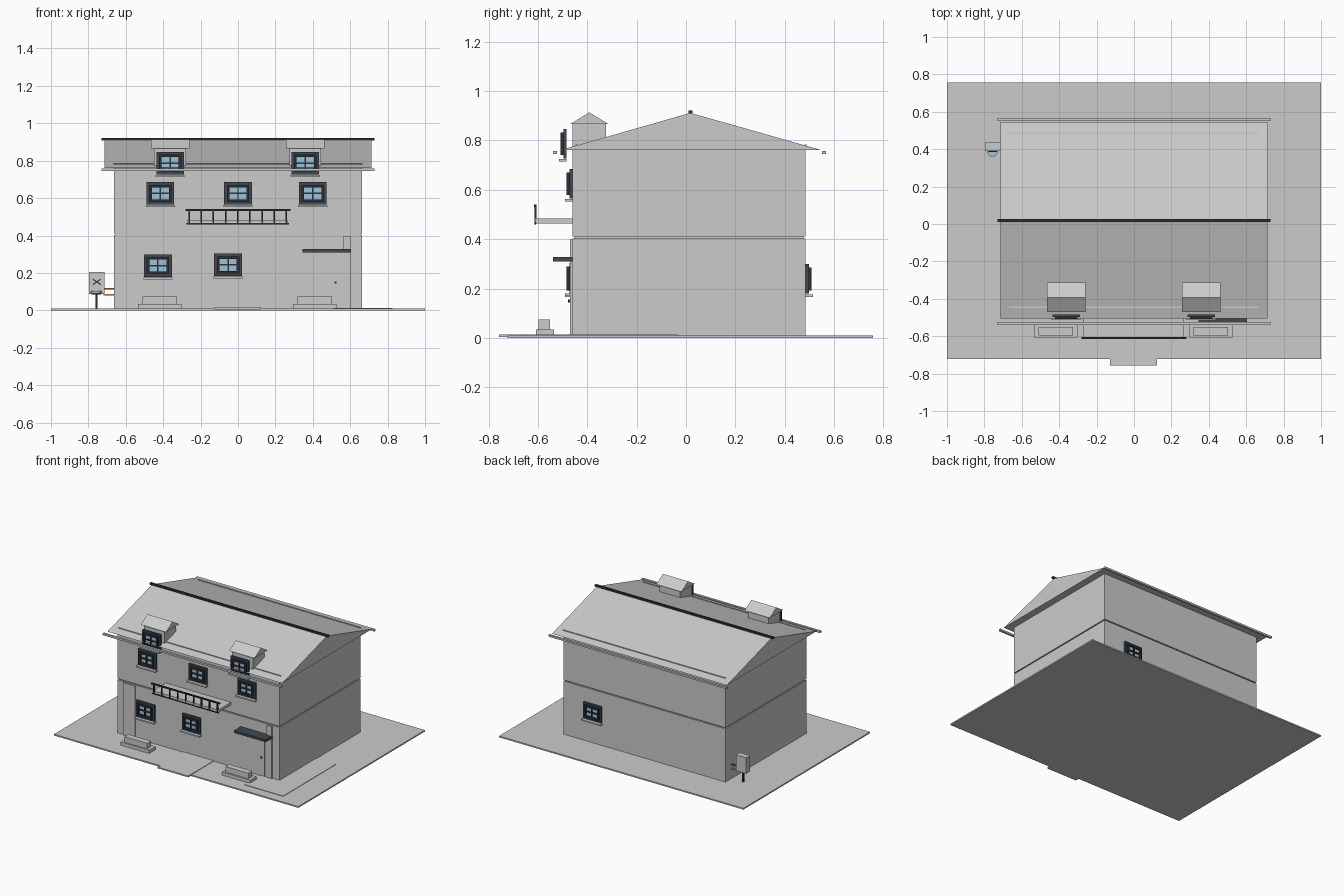
import bpy, bmesh, math

if "Cube" in bpy.data.objects:
    bpy.data.objects.remove(bpy.data.objects["Cube"])


def material(name, r, g, b):
    m = bpy.data.materials.new(name)
    m.diffuse_color = (r, g, b, 1)
    m.use_nodes = True
    m.node_tree.nodes["Principled BSDF"].inputs["Base Color"].default_value = m.diffuse_color
    return m


DARK = material("dark_slate", 0.05, 0.065, 0.08)
IRON = material("iron", 0.03, 0.03, 0.035)
GLASS = material("glass", 0.33, 0.56, 0.72)
RED = material("red", 0.6, 0.08, 0.05)
YELLOW = material("yellow", 0.8, 0.55, 0.1)


def finish(name, bm, mat=None):
    bmesh.ops.recalc_face_normals(bm, faces=bm.faces)
    me = bpy.data.meshes.new(name)
    bm.to_mesh(me)
    bm.free()
    ob = bpy.data.objects.new(name, me)
    bpy.context.collection.objects.link(ob)
    if mat:
        me.materials.append(mat)
    return ob


def box(name, x0, x1, y0, y1, z0, z1, mat=None):
    bm = bmesh.new()
    bmesh.ops.create_cube(bm, size=1)
    for v in bm.verts:
        v.co = ((x0, x1)[v.co.x > 0], (y0, y1)[v.co.y > 0], (z0, z1)[v.co.z > 0])
    return finish(name, bm, mat)


def prism(name, profile, x0, x1, mat=None):
    """Extrude a (y, z) profile along x."""
    bm = bmesh.new()
    f = bm.faces.new([bm.verts.new((x0, y, z)) for y, z in profile])
    ext = bmesh.ops.extrude_face_region(bm, geom=[f])
    for g in ext["geom"]:
        if isinstance(g, bmesh.types.BMVert):
            g.co.x = x1
    return finish(name, bm, mat)


def window(name, cx, wall, zc, d=-1):
    """Four-pane window; d is the outward y direction."""
    def part(label, x0, x1, a, b, z0, z1, mat):
        ys = sorted((wall + d * a, wall + d * b))
        box(name + label, cx + x0, cx + x1, ys[0], ys[1], zc + z0, zc + z1, mat)
    w, h, t = 0.074, 0.06, 0.014
    for s, e in ((0, 0.013), (t, 0.024)):        # outer casing, inner sash
        a, b = w - s, h - s
        mat = DARK if s == 0 else IRON
        part("_jamb_l", -a, -a + t, 0, e, -b, b, mat)
        part("_jamb_r", a - t, a, 0, e, -b, b, mat)
        part("_head", -a + t, a - t, 0, e, b - t, b, mat)
        part("_foot", -a + t, a - t, 0, e, -b, -b + t, mat)
    part("_glass", -w + t, w - t, 0.002, 0.012, -h + t, h - t, GLASS)
    part("_mullion", -0.004, 0.004, 0.004, 0.02, -h + t, h - t, IRON)
    part("_transom", -w + t, w - t, 0.004, 0.02, -0.004, 0.004, IRON)
    part("_sill", -w - 0.004, w + 0.004, 0, 0.03, -h - 0.013, -h - 0.003, None)


# Ground, front path and side paving
box("ground", -1, 1, -0.723, 0.757, 0, 0.01)
box("front_path", -0.127, 0.123, -0.757, -0.455, 0.004, 0.014)
box("side_paving", 0.51, 0.825, -0.65, -0.035, 0.008, 0.0135)

# Storeys with a recessed joint between them
box("lower_storey", -0.663, 0.663, -0.46, 0.485, 0.01, 0.403)
box("storey_joint", -0.655, 0.655, -0.452, 0.477, 0.40, 0.415)
box("upper_storey", -0.663, 0.663, -0.46, 0.485, 0.411, 0.765)

# Main roof, ridge cap, gutters, snow rails
prism("roof", [(-0.505, 0.762), (0.545, 0.762), (0.018, 0.912)], -0.715, 0.715)
box("ridge_cap", -0.73, 0.73, 0.01, 0.026, 0.909, 0.922, IRON)
for n, y in (("front", -0.531), ("back", 0.559)):
    box(n + "_gutter", -0.73, 0.73, y - 0.008, y + 0.008, 0.745, 0.758)
for n, y in (("front", -0.444), ("back", 0.485)):
    box(n + "_snow_rail", -0.665, 0.665, y - 0.004, y + 0.004, 0.765, 0.784)

# Dormers
for n, cx in (("left", -0.363), ("right", 0.36)):
    box(n + "_dormer", cx - 0.085, cx + 0.085, -0.46, -0.325, 0.765, 0.866)
    prism(n + "_dormer_roof", [(-0.47, 0.866), (-0.313, 0.866), (-0.392, 0.914)],
          cx - 0.103, cx + 0.103)
    window(n + "_dormer_window", cx, -0.484, 0.787)

# Wall windows
for i, cx in enumerate((-0.415, 0, 0.4)):
    window(f"upper_window_{i}", cx, -0.46, 0.625)
for i, (cx, z) in enumerate(((-0.428, 0.239), (-0.053, 0.243))):
    window(f"lower_window_{i}", cx, -0.46, z)
window("back_window", 0.42, 0.485, 0.239, 1)

# Balcony
box("balcony_deck", -0.27, 0.265, -0.61, -0.45, 0.464, 0.484)
box("balcony_top_rail", -0.282, 0.28, -0.615, -0.605, 0.531, 0.541, IRON)
box("balcony_bottom_rail", -0.275, 0.272, -0.613, -0.607, 0.46, 0.467, IRON)
for i in range(9):
    x = -0.261 + i * 0.065
    box(f"baluster_{i}", x - 0.004, x + 0.004, -0.614, -0.606, 0.462, 0.533, IRON)

# Door, canopy and pilasters
box("door", 0.39, 0.563, -0.467, -0.455, 0.01, 0.31)
box("door_panel", 0.405, 0.548, -0.47, -0.46, 0.015, 0.298)
box("door_knob", 0.517, 0.527, -0.478, -0.468, 0.143, 0.155, IRON)
box("door_canopy", 0.345, 0.605, -0.54, -0.455, 0.31, 0.327, DARK)
box("right_pilaster", 0.565, 0.605, -0.471, -0.455, 0.01, 0.398)
box("left_pilaster", -0.615, -0.515, -0.468, -0.455, 0.01, 0.398)

# Stone planters
for n, cx in (("left", -0.418), ("right", 0.41)):
    box(n + "_planter_base", cx - 0.116, cx + 0.116, -0.608, -0.535, 0.01, 0.034)
    box(n + "_planter", cx - 0.093, cx + 0.093, -0.597, -0.552, 0.034, 0.075)

# Utility box on a post with dish, cross and pipes
box("utility_box", -0.797, -0.713, 0.39, 0.435, 0.088, 0.206)
box("utility_post", -0.762, -0.752, 0.405, 0.417, 0.01, 0.09, IRON)
bm = bmesh.new()
bmesh.ops.create_cone(bm, cap_ends=True, segments=24, radius1=0.028, radius2=0.028, depth=0.012)
for v in bm.verts:
    v.co = (v.co.x - 0.757, v.co.y + 0.388, v.co.z + 0.096)
finish("dish", bm, GLASS)
box("dish_front", -0.782, -0.732, 0.376, 0.392, 0.084, 0.1, IRON)
for i, a in enumerate((0.6, -0.6)):
    ob = box(f"cross_bar_{i}", -0.025, 0.025, -0.003, 0.003, -0.003, 0.003, IRON)
    ob.location = (-0.755, 0.387, 0.152)
    ob.rotation_euler = (0, a, 0)
for n, z, mat in (("yellow", 0.083, YELLOW), ("red", 0.115, RED)):
    box(n + "_pipe", -0.72, -0.66, 0.408, 0.418, z - 0.004, z + 0.004, mat)
